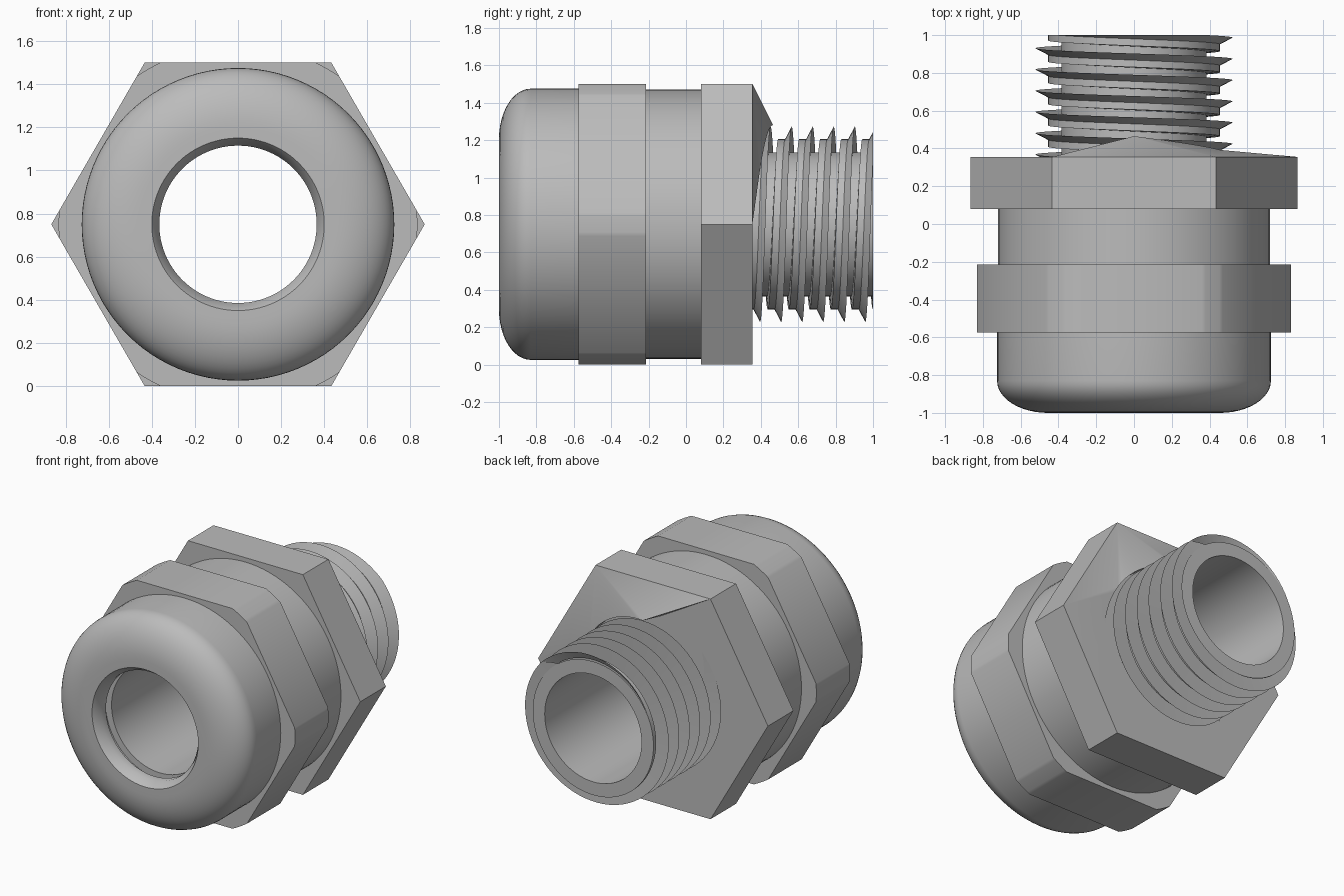
import bpy, bmesh, math
from math import sin, cos, pi, radians

if "Cube" in bpy.data.objects:
    bpy.data.objects.remove(bpy.data.objects["Cube"])

ZC = 0.75  # height of the long axis
grey = bpy.data.materials.new("nickel_grey")
grey.diffuse_color = (0.5, 0.5, 0.5, 1)
grey.use_nodes = True
grey.node_tree.nodes["Principled BSDF"].inputs["Base Color"].default_value = grey.diffuse_color


def at(r, a, y):
    """Point at radius r, angle a from the top towards +x, position y."""
    return (r * sin(a), y, ZC + r * cos(a))


def finish(name, bm, angle=35):
    bmesh.ops.remove_doubles(bm, verts=bm.verts, dist=1e-5)
    bmesh.ops.recalc_face_normals(bm, faces=bm.faces)
    me = bpy.data.meshes.new(name)
    bm.to_mesh(me)
    bm.free()
    me.materials.append(grey)
    ob = bpy.data.objects.new(name, me)
    bpy.context.collection.objects.link(ob)
    bpy.ops.object.select_all(action='DESELECT')
    ob.select_set(True)
    bpy.context.view_layer.objects.active = ob
    bpy.ops.object.shade_smooth_by_angle(angle=radians(angle))
    return ob


def lathe(name, profile, n=96, closed=True):
    """Revolve (y, r) points around the long axis."""
    bm = bmesh.new()
    rings = [[bm.verts.new(at(r, 2 * pi * i / n, y)) for i in range(n)]
             for y, r in profile]
    pairs = list(zip(rings, rings[1:]))
    if closed:
        pairs.append((rings[-1], rings[0]))
    for a, b in pairs:
        for i in range(n):
            j = (i + 1) % n
            bm.faces.new((a[i], a[j], b[j], b[i]))
    return finish(name, bm)


# Domed cap with a chamfered mouth and a groove behind the lip
dome = [(-0.83 - 0.17 * sin(t), 0.455 + 0.27 * cos(t))
        for t in [i * pi / 24 for i in range(13)]]
lathe("cap", [(-0.4, 0.725)] + dome +
      [(-1, 0.40), (-0.95, 0.365), (-0.90, 0.365), (-0.90, 0.41),
       (-0.84, 0.41), (-0.84, 0.365), (-0.4, 0.365)])

# Neck between the two hexagons
lathe("neck", [(-0.4, 0.72), (0.2, 0.72), (0.2, 0.365), (-0.4, 0.365)])

# Bore sleeve reaching the rear end, with the end ring
lathe("bore_sleeve", [(0.2, 0.365), (1, 0.365), (1, 0.455), (0.999, 0.384),
                      (0.2, 0.384)])

# Clamping nut: hexagon with corners turned down to a circle
bm = bmesh.new()
R, FLAT = 0.832, 0.75
half = math.acos(FLAT / R)
outline = []
for k in range(6):
    a0, a1 = radians(60 * k) + half, radians(60 * (k + 1)) - half
    outline += [a0 + (a1 - a0) * s / 6 for s in range(7)]
rings = [[bm.verts.new(at(r, a, y)) for a in outline]
         for y, r in ((-0.575, R), (-0.215, R))]
inner = [[bm.verts.new(at(0.6, a, y)) for a in outline] for y in (-0.575, -0.215)]
for i in range(len(outline)):
    j = (i + 1) % len(outline)
    for a, b in ((rings[0], rings[1]), (rings[0], inner[0]), (rings[1], inner[1])):
        bm.faces.new((a[i], a[j], b[j], b[i]))
finish("clamping_nut", bm)

# Body hexagon: its rear face rises to a peak where the thread starts
bm = bmesh.new()
N, Y0, Y1, PEAK = 72, 0.08, 0.355, 0.11
corner = [radians(30 + 60 * k) for k in range(6)]
front = [bm.verts.new(at(FLAT / cos(pi / 6), a, Y0)) for a in corner]
back = [bm.verts.new(at(FLAT / cos(pi / 6), a, Y1)) for a in corner]
angles = [2 * pi * i / N for i in range(N)]
collar = [bm.verts.new(at(0.53, a, Y1 + PEAK * max(0, 1 - a / (pi / 2)))) for a in angles]
seat = [bm.verts.new(at(0.53, a, Y1 - 0.002)) for a in angles]
core = [bm.verts.new(at(0.375, a, Y1 - 0.002)) for a in angles]
hole = [bm.verts.new(at(0.60, a, Y0)) for a in angles]
for k in range(6):
    j = (k + 1) % 6
    bm.faces.new((front[k], front[j], back[j], back[k]))
    for ring, hexa in ((collar, back), (hole, front)):
        bm.faces.new((hexa[k - 1], hexa[k], ring[k * N // 6]))
for i in range(N):
    j = (i + 1) % N
    k = i * 6 // N
    bm.faces.new((back[k], collar[i], collar[j]))
    bm.faces.new((front[k], hole[i], hole[j]))
    bm.faces.new((collar[i], collar[j], seat[j], seat[i]))
    bm.faces.new((seat[i], seat[j], core[j], core[i]))
finish("body_hexagon", bm, 20)

# Helical thread, trimmed flush at both ends
bm = bmesh.new()
PITCH, STEPS = 0.1125, 72
tooth = [(-0.075, 0.385), (-0.072, 0.455), (-0.035, 0.455), (0, 0.522),
         (-0.008, 0.385), (PITCH - 0.075, 0.385)]
rows = []
for s in range(STEPS * 8 + 1):
    turn = s / STEPS
    # advances towards the front as the angle goes from the top to +x
    rows.append([bm.verts.new(at(r, 2 * pi * turn, 1.1275 + y - PITCH * turn))
                 for y, r in tooth])
for a, b in zip(rows, rows[1:]):
    for i in range(len(tooth) - 1):
        bm.faces.new((a[i], a[i + 1], b[i + 1], b[i]))
for y, sign in ((0.354, -1), (1.0, 1)):
    bmesh.ops.bisect_plane(bm, geom=bm.verts[:] + bm.edges[:] + bm.faces[:],
                           plane_co=(0, y, 0), plane_no=(0, sign, 0),
                           clear_outer=True)
finish("thread", bm, 25)
